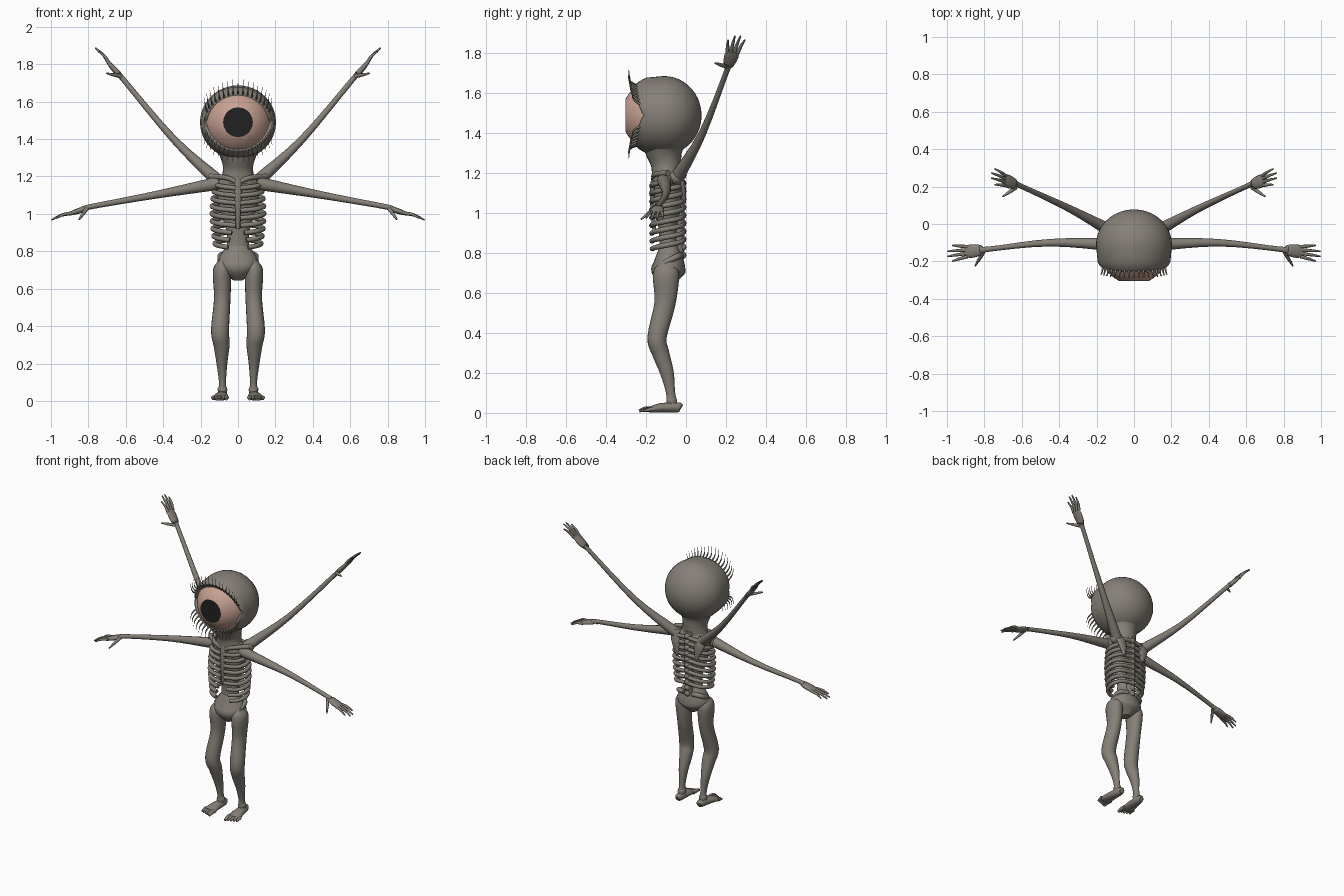
import bpy, bmesh, math
from mathutils import Vector

if "Cube" in bpy.data.objects:
    bpy.data.objects.remove(bpy.data.objects["Cube"])


def material(name, *rgb):
    mat = bpy.data.materials.new(name)
    mat.use_nodes = True
    mat.diffuse_color = (*rgb, 1)
    mat.node_tree.nodes["Principled BSDF"].inputs["Base Color"].default_value = (*rgb, 1)
    return mat


SKIN = material("grey brown skin", .235, .215, .185)
EYE = material("pink eyeball", .58, .36, .29)
PUPIL = material("black pupil", .015, .015, .015)


def finish(name, bm, materials, mirror=False):
    bmesh.ops.recalc_face_normals(bm, faces=bm.faces)
    mesh = bpy.data.meshes.new(name)
    bm.to_mesh(mesh)
    bm.free()
    for mat in materials:
        mesh.materials.append(mat)
    for polygon in mesh.polygons:
        polygon.use_smooth = len(polygon.vertices) <= 4
    obj = bpy.data.objects.new(name, mesh)
    bpy.context.collection.objects.link(obj)
    if mirror:
        obj.modifiers.new("Mirror", "MIRROR").use_mirror_merge = False


def skin_rings(bm, rings, cap_end=True):
    loops = [[bm.verts.new(point) for point in ring] for ring in rings]
    for lower, upper in zip(loops, loops[1:]):
        for i in range(len(lower)):
            bm.faces.new((lower[i - 1], lower[i], upper[i], upper[i - 1]))
    bm.faces.new(loops[0])
    if cap_end:
        bm.faces.new(loops[-1])


def spline(keys, steps):
    """Smooth curve through keys holding a position and two radii."""
    keys = [Vector(key if len(key) == 5 else (*key, key[-1])) for key in keys]
    keys = [keys[0] * 2 - keys[1]] + keys + [keys[-1] * 2 - keys[-2]]
    points = []
    for a, b, c, d in zip(keys, keys[1:], keys[2:], keys[3:]):
        for step in range(steps):
            t = step / steps
            points.append(b + (c - a) * t / 2 + (a - b * 2.5 + c * 2 - d / 2) * t * t
                          + (b * 3 - a - c * 3 + d) * t * t * t / 2)
    return points + [keys[-2]]


def sweep(name, paths, along="Y", mirror=True, sides=12, steps=4):
    """Tubes along keys of position and radius, or radius across and radius along an axis."""
    axis = Vector([float(letter == along) for letter in "XYZ"])
    bm = bmesh.new()
    for keys in paths:
        points = spline(keys, steps)
        rings = []
        for i, point in enumerate(points):
            before, after = points[max(i - 1, 0)], points[min(i + 1, len(points) - 1)]
            tangent = (after - before).to_3d().normalized()
            across = tangent.cross(axis).normalized()
            upward = across.cross(tangent)
            turns = [math.tau * side / sides for side in range(sides)]
            rings.append([point.to_3d() + across * max(point[3], .001) * math.cos(turn)
                          + upward * max(point[4], .001) * math.sin(turn) for turn in turns])
        skin_rings(bm, rings)
    finish(name, bm, [SKIN], mirror)


def balls(name, radius, centers, mirror=False):
    bm = bmesh.new()
    for center in centers:
        made = bmesh.ops.create_uvsphere(bm, u_segments=14, v_segments=8, radius=radius)
        bmesh.ops.translate(bm, verts=made["verts"], vec=center)
    finish(name, bm, [SKIN], mirror)


# Head: a round shell lofted from the back to an almond shaped lid opening
HEAD = Vector((0, -.11, 1.49))


def lid_point(angle):
    rise = math.sin(angle)
    return HEAD + Vector((.183 * math.cos(angle), -.09 - .055 * math.sqrt(abs(rise)),
                          .15 * rise * abs(rise) ** .2))


def head_ring(depth, size, blend):
    ring = []
    for i in range(48):
        angle = math.tau * i / 48
        shell = HEAD + Vector((.203 * size * math.cos(angle), depth, .197 * size * math.sin(angle)))
        ring.append(shell.lerp(lid_point(angle), blend))
    return ring


bm = bmesh.new()
dome = [math.radians(2 + 8 * i) for i in range(12)]
rings = [head_ring(.188 * math.cos(angle), math.sin(angle), 0) for angle in dome]
rings += [head_ring(-.09, .96, 0), head_ring(-.11, .94, .45), head_ring(-.12, .9, .85), head_ring(-.12, .9, 1)]
rings.append([point.lerp(HEAD, .1) for point in rings[-1]])
skin_rings(bm, rings, cap_end=False)
finish("head", bm, [SKIN])

# Eyeball with its front sliced flat for the pupil
bm = bmesh.new()
bmesh.ops.create_uvsphere(bm, u_segments=40, v_segments=24, radius=.18)
bmesh.ops.translate(bm, verts=bm.verts, vec=HEAD + Vector((0, -.033, 0)))
bmesh.ops.bisect_plane(bm, geom=bm.verts[:] + bm.edges[:] + bm.faces[:], plane_co=(0, -.304, 0),
                       plane_no=(0, -1, 0), clear_outer=True)
rim = [edge for edge in bm.edges if edge.is_boundary]
for face in bmesh.ops.holes_fill(bm, edges=rim, sides=0)["faces"]:
    face.material_index = 1
finish("eyeball", bm, [EYE, PUPIL])


# Eyelashes curling away from both lids
def lash(angle, length):
    root = lid_point(angle)
    return [(root.x + .02 * t * math.cos(angle), root.y + .01 - .045 * math.sin(2 * t),
             root.z + length * t ** 1.5, .007 * (1 - t)) for t in (0, .3, .6, 1)]


for name, side, length in (("upper_lashes", 1, .08), ("lower_lashes", -1, -.065)):
    fan = [side * math.radians(26 + 8 * i) for i in range(17)]
    sweep(name, [lash(angle, length) for angle in fan], "X", False, sides=6, steps=2)

# Neck, trunk, breastbone and backbone
sweep("neck", [[(0, -.1, 1.16, .1, .07), (0, -.1, 1.24, .08, .075),
                (0, -.11, 1.31, .098, .095), (0, -.11, 1.37, .14, .13)]], mirror=False, sides=24)
sweep("trunk_core", [[(0, -.09, 1.21, .085, .055), (0, -.09, 1.16, .115, .07), (0, -.09, 1.03, .1, .064),
                      (0, -.09, .9, .06, .045), (0, -.085, .78, .065, .05)]], mirror=False, sides=24)
sweep("breastbone", [[(0, -.15, 1.2, .02), (0, -.17, 1.1, .02, .012), (0, -.16, .92, .01)]], mirror=False)
sweep("backbone", [[(0, -.04, .76, .028), (0, -.035, 1, .028), (0, -.045, 1.22, .028)]], mirror=False)
balls("vertebrae", .02, [(0, -.018, .79 + .04 * i) for i in range(11)])


# Ribs sloping down towards the front, the lowest ones open
def rib(row):
    width = .112 + .016 * math.sin(math.pi * row / 8)
    span = math.pi - .08 * max(0, row - 5)
    turns = [span * i / 6 for i in range(7)]
    return [(.012 + width * math.sin(turn) ** .7, -.092 + .08 * math.cos(turn),
             1.185 - .04 * row - .015 * turn, .013) for turn in turns]


sweep("ribs", [rib(row) for row in range(9)], "Z", sides=8)

# Shoulder girdle
sweep("collarbone", [[(.015, -.16, 1.175, .014), (.07, -.155, 1.195, .013), (.15, -.09, 1.2, .016)]], "Z")
sweep("shoulder_blade", [[(.11, -.035, 1.2, .03, .014), (.09, -.015, 1.14, .036, .013), (.075, -.01, 1.05, .01)]])
balls("shoulder_joint", .036, [(.13, -.1, 1.16), (.12, -.05, 1.18)], mirror=True)


# Arms: a tapering limb, a flat palm, four fanned fingers and a thumb
def arm(name, shoulder, elbow, wrist, tip):
    wrist = Vector(wrist)
    reach = Vector(tip) - wrist
    spread = Vector((0, 1, 0))
    inward = spread.cross(reach).normalized()
    palm = [(.18, .016, .028), (.4, .014, .036), (.55, .009, .03)]
    sweep(name, [[(*shoulder, .036), (*elbow, .02), (*wrist, .014)]
                 + [(*(wrist + reach * t), thick, wide) for t, thick, wide in palm]])
    digits = []
    for s in (-1, -.33, .33, 1):
        base = wrist + reach * .5 + spread * s * .026
        end = wrist + reach * (1 - .13 * s * s) + spread * s * .042
        digits.append([(*base, .01), (*(base.lerp(end, .5) - inward * .007), .008), (*end, .004)])
    thumb_base = wrist + reach * .12 - spread * .015
    thumb_end = wrist + reach * .38 - spread * .08 + inward * .045
    digits.append([(*thumb_base, .011), (*thumb_base.lerp(thumb_end, .5), .009), (*thumb_end, .004)])
    sweep(name + "_fingers", digits, sides=8)


arm("lower_arm", (.1, -.11, 1.165), (.45, -.1, 1.1), (.78, -.135, 1.04), (1, -.16, .967))
arm("upper_arm", (.1, -.05, 1.17), (.34, .08, 1.395), (.61, .205, 1.715), (.765, .26, 1.89))

# Pelvis with raised hip crests at the back
sweep("pelvis", [[(0, -.085, .84, .055, .045), (0, -.085, .75, .11, .078),
                  (0, -.09, .7, .1, .083), (0, -.09, .645, .025, .035)]], mirror=False, sides=24)
sweep("hip_crest", [[(.03, -.025, .79, .015), (.09, -.05, .78, .016), (.095, -.11, .75, .013)]], "Z")

# Legs and feet
sweep("leg", [[(.08, -.095, .74, .03, .045), (.086, -.1, .69, .049, .066), (.084, -.105, .55, .044, .053),
               (.096, -.145, .38, .048), (.088, -.127, .3, .043), (.086, -.095, .2, .029, .034),
               (.083, -.077, .1, .019, .023), (.083, -.07, .035, .026, .03)]], sides=20)
sweep("foot", [[(.083, -.025, .024, .015), (.083, -.04, .028, .025), (.09, -.13, .025, .038, .023),
                (.098, -.185, .015, .044, .014)]], "Z", sides=16)
balls("ankle_bone", .027, [(.083, -.072, .06)], mirror=True)
toes = []
for i in range(5):
    x, y, size = .062 + .018 * i, -.235 + .007 * i, .013 - .003 * min(i, 1)
    toes.append([(x, -.165, .018, size), (x, y + .03, .018, size), (x, y, .01, size * .6)])
sweep("toes", toes, "Z", sides=8)
